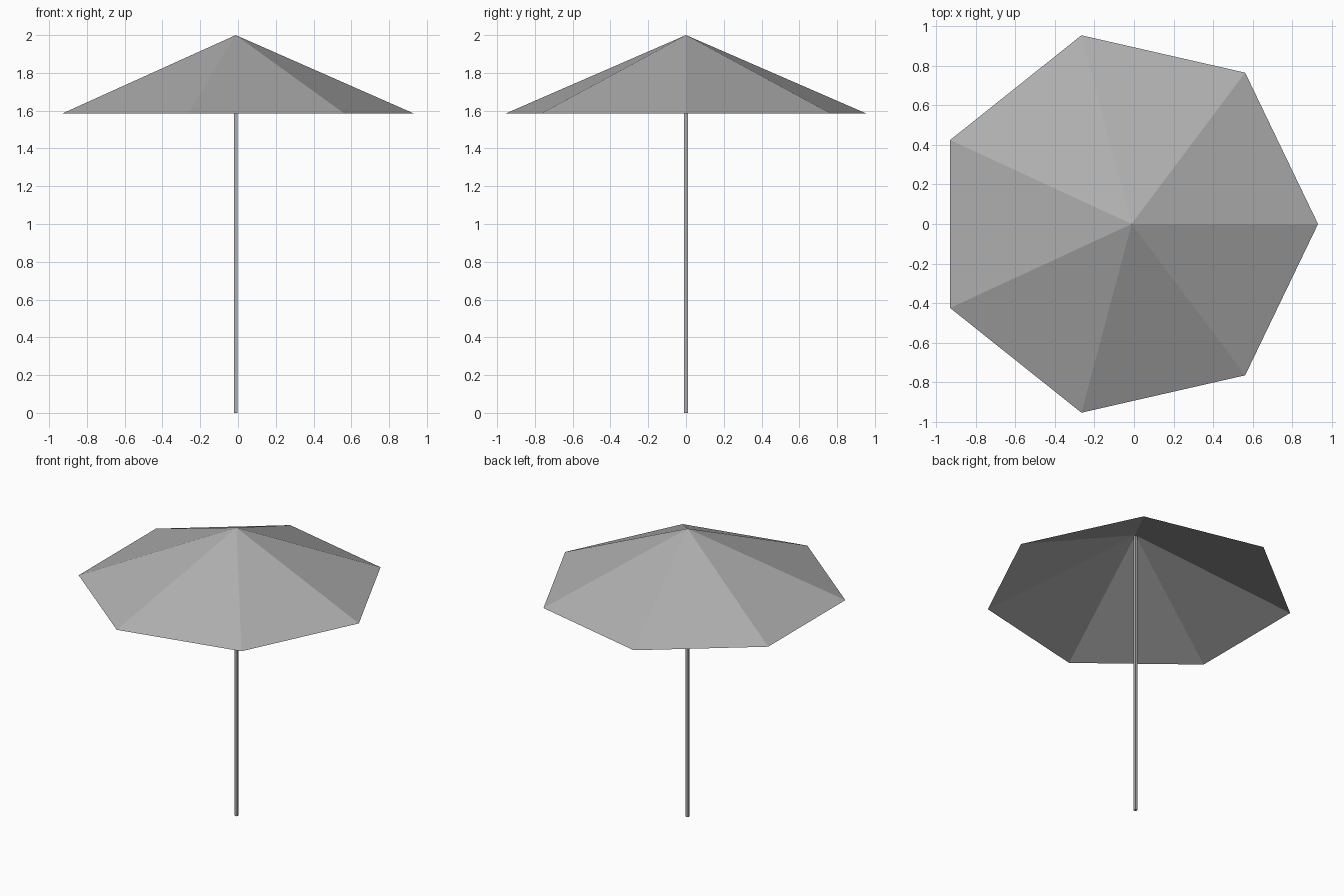
import bpy
import bmesh
from math import cos, sin, tau

cube = bpy.data.objects.get("Cube")
if cube:
    bpy.data.objects.remove(cube, do_unlink=True)

# One plain grey for the whole parasol
grey = bpy.data.materials.new("mid_grey")
grey.use_nodes = True
colour = (0.43, 0.43, 0.43, 1)
grey.diffuse_color = colour
grey.node_tree.nodes["Principled BSDF"].inputs["Base Color"].default_value = colour

AXIS_X = -0.012
SIDES = 7
RIM_X, RIM_RADIUS, RIM_Z = -0.048, 0.977, 1.586
TOP_Z = 2.0


def add_object(name, bm):
    mesh = bpy.data.meshes.new(name)
    bm.to_mesh(mesh)
    bm.free()
    mesh.materials.append(grey)
    obj = bpy.data.objects.new(name, mesh)
    bpy.context.collection.objects.link(obj)
    return obj


# Canopy: open seven-sided shell, its peak set over the pole
bm = bmesh.new()
peak = bm.verts.new((AXIS_X, 0, TOP_Z))
rim = [bm.verts.new((RIM_X + RIM_RADIUS * cos(tau * i / SIDES),
                     RIM_RADIUS * sin(tau * i / SIDES), RIM_Z))
       for i in range(SIDES)]
for i in range(SIDES):
    bm.faces.new((rim[i], rim[(i + 1) % SIDES], peak))
add_object("canopy", bm)

# Pole: thin square post from the ground to just under the peak
pole_width = 0.019
pole_height = TOP_Z - 0.01
bm = bmesh.new()
bmesh.ops.create_cube(bm, size=1)
bmesh.ops.scale(bm, verts=bm.verts, vec=(pole_width, pole_width, pole_height))
bmesh.ops.translate(bm, verts=bm.verts, vec=(AXIS_X, 0, pole_height / 2))
add_object("pole", bm)
